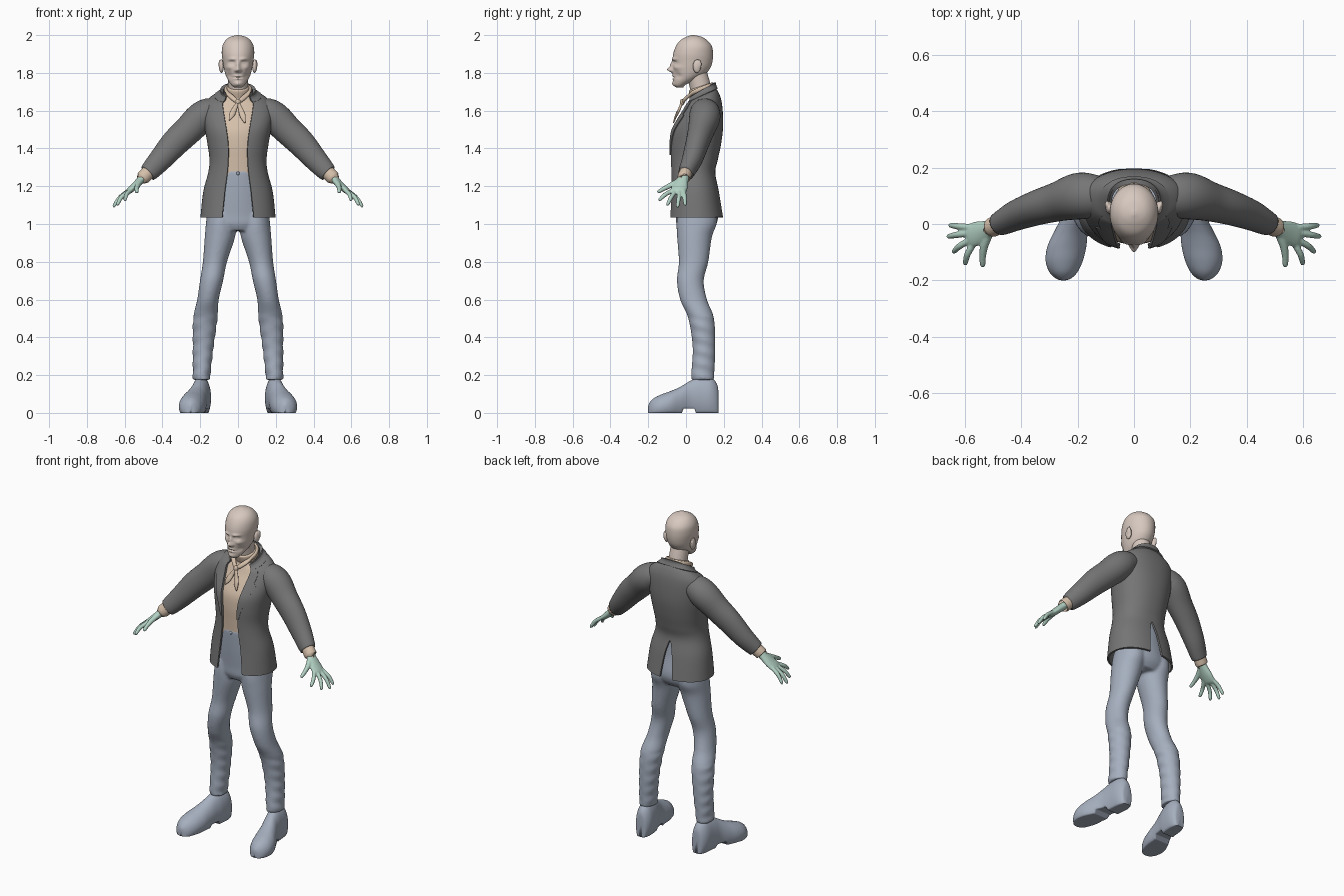
import bpy, bmesh, math
from mathutils import Vector, Matrix

def material(name, rgb):
    m = bpy.data.materials.new(name)
    m.diffuse_color = (*rgb, 1)
    return m

SKIN = material("skin", (0.68, 0.58, 0.52))
CLOTH = material("shirt_cloth", (0.66, 0.52, 0.40))
DENIM = material("trouser_cloth", (0.38, 0.43, 0.52))
GLOVE = material("glove", (0.45, 0.64, 0.55))
WOOL = material("jacket_wool", (0.18, 0.18, 0.18))

def spline(pts, k):
    """Catmull-Rom resampling of tuples of any length."""
    out = []
    for i in range(len(pts) - 1):
        a, b, c, d = pts[max(i-1, 0)], pts[i], pts[i+1], pts[min(i+2, len(pts)-1)]
        for j in range(k):
            t = j / k
            out.append(tuple(0.5*(2*q + (r-p)*t + (2*p-5*q+4*r-s)*t*t + (3*q-p-3*r+s)*t**3)
                             for p, q, r, s in zip(a, b, c, d)))
    return out + [tuple(pts[-1])]

def loft(bm, stations, ref=(0, 1, 0), axis=None, k=4, n=32, sides=(1,), shape=None):
    """Skin elliptical rings (x, y, z, radius a, radius b); b lies along ref."""
    st = spline(stations, k)
    for s in sides:
        rings = []
        for i, (x, y, z, a, b) in enumerate(st):
            T = Vector(axis) if axis else Vector(st[min(i+1, len(st)-1)][:3]) - Vector(st[max(i-1, 0)][:3])
            T.normalize()
            A = Vector(ref).cross(T).normalized()
            B = T.cross(A)
            ring = []
            for j in range(n):
                t = 2*math.pi*j/n
                p = Vector((x, y, z)) + A*(a*math.cos(t)) + B*(b*math.sin(t))
                if shape:
                    p = shape(p)
                ring.append(bm.verts.new((p.x*s, p.y, p.z)))
            rings.append(ring)
        for r0, r1 in zip(rings, rings[1:]):
            for j in range(n):
                bm.faces.new((r0[j], r0[(j+1) % n], r1[(j+1) % n], r1[j]))
        bm.faces.new(rings[0])
        bm.faces.new(rings[-1])

def ball(bm, loc, scale, sides=(1,)):
    for s in sides:
        bmesh.ops.create_uvsphere(bm, u_segments=20, v_segments=14, radius=1,
            matrix=Matrix.Translation((loc[0]*s, loc[1], loc[2])) @ Matrix.Diagonal((*scale, 1)))

def finish(name, bm, mat, voxel=0, mirror=False, thick=0):
    bmesh.ops.recalc_face_normals(bm, faces=bm.faces)
    me = bpy.data.meshes.new(name)
    bm.to_mesh(me)
    bm.free()
    me.materials.append(mat)
    me.polygons.foreach_set("use_smooth", [True]*len(me.polygons))
    ob = bpy.data.objects.new(name, me)
    bpy.context.collection.objects.link(ob)
    if mirror:
        ob.modifiers.new("mirror", 'MIRROR').use_clip = True
    if thick:
        m = ob.modifiers.new("thickness", 'SOLIDIFY')
        m.thickness, m.offset = thick, 0
        ob.modifiers.new("crisp_edges", 'EDGE_SPLIT').split_angle = math.radians(50)
    if voxel:
        m = ob.modifiers.new("fuse", 'REMESH')
        m.mode, m.voxel_size, m.use_smooth_shade = 'VOXEL', voxel, True
        m = ob.modifiers.new("soften", 'SMOOTH')
        m.factor, m.iterations = 0.5, 4
    return ob

BOTH, UP = (1, -1), (0, 0, 1)

# Head: rings (z, front y, back y, half width), then soft dents and bumps for the face
HEAD = [(1.722, -.05, -.015, .018), (1.735, -.064, 0, .034), (1.76, -.068, .05, .052), (1.79, -.07, .10, .066),
        (1.825, -.071, .128, .075), (1.86, -.071, .14, .081), (1.90, -.068, .143, .086), (1.94, -.054, .137, .083),
        (1.97, -.033, .115, .068), (1.99, 0, .085, .043), (2.0, .03, .045, .006)]
# (x, z, width, height, push along y)
FACE = [(0, 1.817, .013, .013, -.027), (0, 1.842, .010, .018, -.012), (.013, 1.812, .008, .008, -.008),
        (.03, 1.873, .02, .008, -.008), (.032, 1.854, .015, .009, .013), (.032, 1.853, .010, .005, -.008),
        (.05, 1.828, .018, .012, -.008), (.045, 1.785, .015, .018, .010), (0, 1.776, .024, .003, .006),
        (0, 1.784, .02, .004, -.004), (0, 1.768, .018, .004, -.004), (0, 1.742, .02, .012, -.007)]
def face(p):
    if p.y < .03:
        p.y += sum(d*math.exp(-((abs(p.x)-x)/w)**2 - ((p.z-z)/h)**2) for x, z, w, h, d in FACE)
    return p
bm = bmesh.new()
loft(bm, [(0, (f+b)/2, z, w, (b-f)/2) for z, f, b, w in HEAD], axis=UP, k=9, n=112, shape=face)
finish("head", bm, SKIN)

bm = bmesh.new()
ball(bm, (.088, .058, 1.835), (.013, .022, .036), BOTH)
ball(bm, (.095, .068, 1.845), (.008, .014, .026), BOTH)
finish("ears", bm, SKIN, voxel=.003)

bm = bmesh.new()
loft(bm, [(0, .09, 1.65, .053, .055), (0, .075, 1.73, .052, .055), (0, .055, 1.80, .052, .055)])
finish("neck", bm, SKIN)

# Torso rows: z, half width, front y, back y, front opening, back vent, slope towards the back
TORSO = [(1.035, .194, -.088, .193, .075, .035, 0), (1.17, .179, -.078, .17, .062, .02, 0),
         (1.27, .153, -.078, .15, .05, 0, 0), (1.34, .146, -.08, .163, .045, 0, 0),
         (1.42, .156, -.082, .18, .045, 0, 0), (1.50, .170, -.074, .191, .053, 0, .05),
         (1.57, .180, -.044, .190, .062, 0, .15), (1.625, .176, -.015, .183, .07, 0, .25),
         (1.66, .148, 0, .17, .075, 0, .35), (1.678, .110, .006, .155, .074, 0, .5),
         (1.69, .090, .010, .148, .066, 0, .6), (1.705, .082, .013, .147, .06, 0, .6)]
ROWS = spline(TORSO, 6)

def torso(z0, z1, width, grow=0, closed=False, n=36):
    """Right half of a torso sheet; width(z) is the share of the half turn it covers."""
    bm, last = bmesh.new(), None
    for z, hw, yf, yb, gap, vent, slope in ROWS:
        if not z0 <= z <= z1:
            continue
        hw, yf, yb = hw+grow, yf-grow, yb+grow
        vent = vent if vent > .003 else 0
        a0 = 0 if closed else math.asin(gap/hw)
        a1 = math.pi - math.asin(vent/hw)
        line = []
        for j in range(n+1):
            th = a0 + (a1-a0)*width(z)*j/n
            x, c = hw*abs(math.sin(th))**.9, math.cos(th)
            dy = -(yb-yf)/2*math.copysign(abs(c)**.9, c)
            line.append(bm.verts.new((0 if x < .002 else x, (yf+yb)/2+dy, z+slope*dy)))
        if last:
            for j in range(n):
                bm.faces.new((last[j], last[j+1], line[j+1], line[j]))
        last = line
    return bm

finish("jacket_body", torso(1, 1.8, lambda z: 1), WOOL, mirror=True, thick=.01)
finish("shirt_front", torso(1.25, 1.70, lambda z: .4, -.013, True), CLOTH, mirror=True, thick=.004)
finish("jacket_collar", torso(1.674, 1.8, lambda z: 1, .008), WOOL, mirror=True, thick=.008)
def lapel(z):
    return .02 + .13*(z-1.36)/.235 if z < 1.598 else .10 + .5*(z-1.598)
finish("lapels", torso(1.36, 1.68, lapel, .007, n=10), WOOL, mirror=True, thick=.007)

# Sleeves and shirt cuffs
bm = bmesh.new()
loft(bm, [(.09, .10, 1.60, .055, .06), (.15, .10, 1.592, .075, .078), (.20, .098, 1.56, .082, .082),
          (.265, .08, 1.495, .077, .07), (.335, .06, 1.428, .073, .062), (.41, .033, 1.342, .062, .054),
          (.46, .008, 1.287, .053, .045), (.477, 0, 1.27, .048, .041)], sides=BOTH, n=40)
finish("sleeves", bm, WOOL)
bm = bmesh.new()
loft(bm, [(.45, .012, 1.298, .034, .032), (.48, -.002, 1.268, .037, .034), (.503, -.012, 1.245, .037, .034),
          (.506, -.013, 1.242, .03, .028)], sides=BOTH)
finish("shirt_cuffs", bm, CLOTH)

# Hands: palm, four fingers and a thumb fused together
bm = bmesh.new()
loft(bm, [(.485, -.006, 1.262, .022, .026), (.515, -.018, 1.232, .021, .031), (.55, -.032, 1.198, .019, .042),
          (.58, -.042, 1.172, .015, .042), (.593, -.046, 1.162, .006, .034)], sides=BOTH)
FINGERS = [((.578, -.012, 1.176), (.655, -.004, 1.10)), ((.582, -.032, 1.173), (.662, -.045, 1.09)),
           ((.58, -.056, 1.172), (.642, -.10, 1.10)), ((.568, -.07, 1.178), (.60, -.145, 1.125))]
for base, tip in FINGERS:
    p, q = Vector(base), Vector(tip)
    mid = (p+q)/2 + Vector((.006, 0, .006))
    loft(bm, [(*p, .012, .012), (*mid, .0115, .0115), (*p.lerp(q, .92), .009, .009), (*q, .004, .004)],
         ref=(.3, 1, 0), n=14, sides=BOTH)
loft(bm, [(.512, -.03, 1.232, .016, .016), (.53, -.075, 1.208, .015, .015), (.536, -.115, 1.188, .012, .012),
          (.536, -.144, 1.172, .010, .010), (.536, -.152, 1.167, .004, .004)], ref=(1, 0, 0), n=14, sides=BOTH)
finish("hands", bm, GLOVE, voxel=.004)

# Trousers: hips and legs fused, with slight creases on the shins
def crease(p):
    if p.z < .52:
        p.x += .0025*math.sin(p.z*95 + p.y*25)
    return p
bm = bmesh.new()
loft(bm, [(0, .037, 1.285, .142, .106), (0, .038, 1.25, .146, .107), (0, .045, 1.15, .156, .108),
          (0, .058, 1.05, .165, .112), (0, .055, 1.0, .163, .106), (0, .05, .965, .13, .085)], axis=UP, n=64)
loft(bm, [(.083, .06, 1.06, .08, .105), (.09, .056, 1.0, .08, .106), (.096, .045, .93, .08, .092),
          (.122, .040, .80, .064, .078), (.14, .023, .70, .061, .071), (.159, .04, .60, .057, .071),
          (.173, .08, .50, .064, .068), (.184, .095, .35, .055, .060), (.192, .089, .21, .047, .061),
          (.192, .089, .175, .047, .060)], axis=UP, k=10, n=40, sides=BOTH, shape=crease)
finish("trousers", bm, DENIM, voxel=.008)
bm = bmesh.new()
ball(bm, (0, -.069, 1.268), (.009, .006, .009))
finish("trouser_button", bm, DENIM)

# Shoes: sections along y (y, top z, x, half width), flattened below to sole and heel
SHOE = [(.172, .10, .190, .012), (.165, .15, .191, .034), (.13, .19, .193, .050), (.07, .19, .198, .052),
        (.02, .168, .208, .052), (-.03, .138, .224, .060), (-.08, .116, .238, .069), (-.13, .098, .247, .066),
        (-.17, .078, .250, .050), (-.193, .054, .250, .027), (-.20, .036, .250, .006)]
def sole(p):
    p.z = max(p.z, .022 if -.02 < p.y < .05 else 0)
    return p
bm = bmesh.new()
loft(bm, [(x, y, (t-.035)/2, (t+.035)/2, w) for y, t, x, w in SHOE], ref=(1, 0, 0), axis=(0, -1, 0),
     k=6, n=48, sides=BOTH, shape=sole)
finish("shoes", bm, DENIM)

# Shirt collar and neckerchief: folded bands, knot and two tails
bm = bmesh.new()
loft(bm, [(0, .092, 1.665, .066, .062), (0, .082, 1.70, .064, .064), (0, .075, 1.722, .060, .063),
          (0, .073, 1.728, .054, .056)], n=48)
finish("shirt_collar", bm, CLOTH)
bm = bmesh.new()
loft(bm, [(0, .142, 1.738, .013, .009), (.045, .122, 1.73, .013, .009), (.065, .075, 1.712, .013, .009),
          (.052, .03, 1.69, .014, .009), (.022, -.004, 1.662, .013, .009), (0, -.016, 1.645, .010, .008)],
     ref=(.5, .8, .3), n=16, sides=BOTH)
ball(bm, (0, -.02, 1.645), (.014, .012, .017))
loft(bm, [(0, -.022, 1.645, .007, .006), (-.018, -.034, 1.61, .013, .007), (-.032, -.05, 1.58, .015, .006),
          (-.046, -.060, 1.55, .003, .003)], n=16)
loft(bm, [(0, -.022, 1.645, .007, .006), (.014, -.036, 1.605, .013, .007), (.026, -.054, 1.57, .015, .006),
          (.036, -.066, 1.535, .003, .003)], n=16)
finish("neckerchief", bm, CLOTH)
